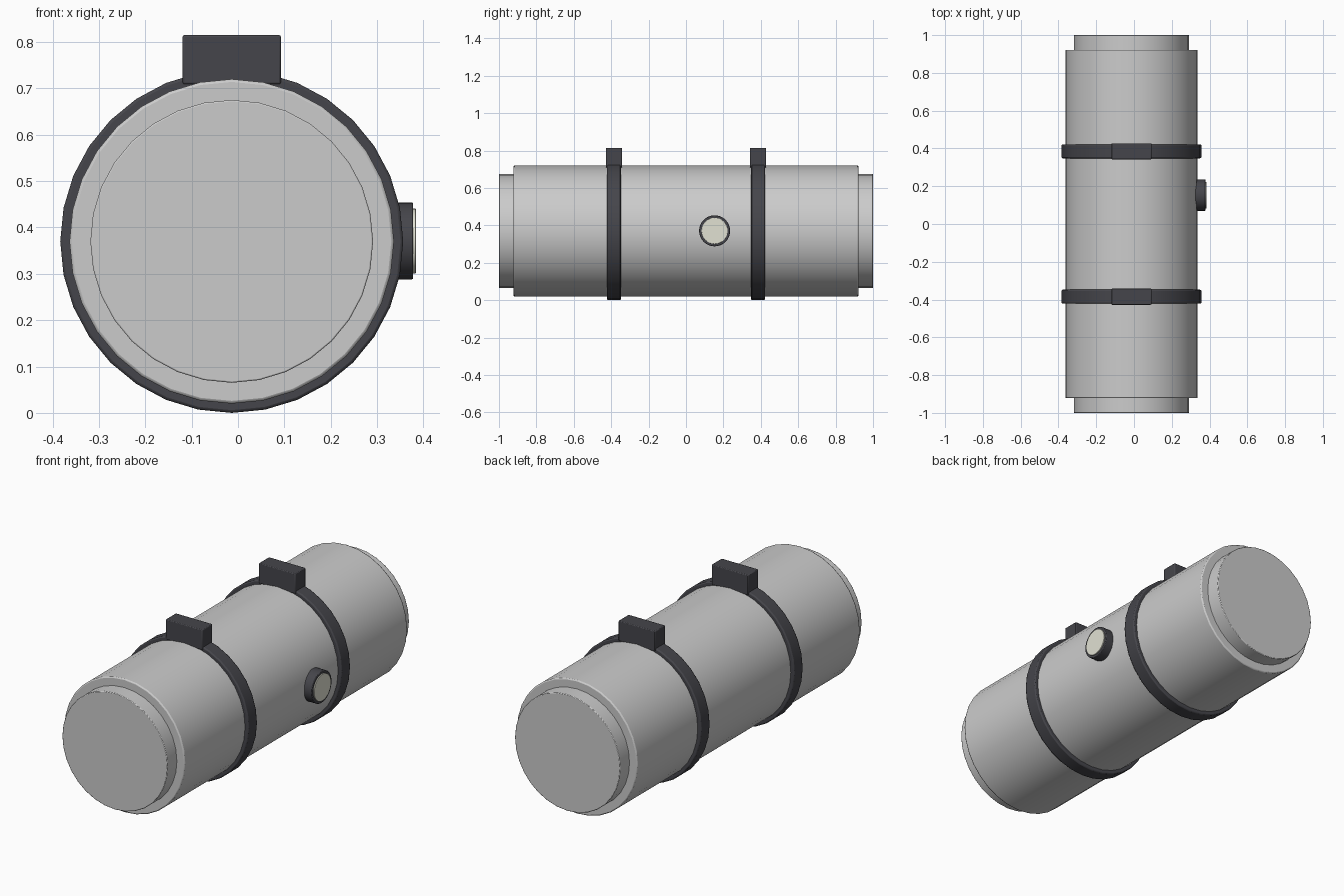
import bpy, bmesh
from math import radians
from mathutils import Matrix

if "Cube" in bpy.data.objects:
    bpy.data.objects.remove(bpy.data.objects["Cube"])

CX, CZ = -0.0135, 0.37      # tank axis


def material(name, rgb):
    m = bpy.data.materials.new(name)
    m.diffuse_color = (*rgb, 1)
    m.use_nodes = True
    m.node_tree.nodes["Principled BSDF"].inputs["Base Color"].default_value = m.diffuse_color
    return m


DARK = material("dark_metal", (0.06, 0.06, 0.07))
CREAM = material("gauge_cream", (0.75, 0.75, 0.65))


def finish(bm, name, bevel, mat=None):
    bmesh.ops.recalc_face_normals(bm, faces=bm.faces)
    me = bpy.data.meshes.new(name)
    bm.to_mesh(me)
    bm.free()
    ob = bpy.data.objects.new(name, me)
    bpy.context.collection.objects.link(ob)
    if mat:
        me.materials.append(mat)
    b = ob.modifiers.new("bevel", 'BEVEL')
    b.width, b.segments, b.limit_method = bevel, 2, 'ANGLE'
    b.angle_limit = radians(40)
    bpy.ops.object.select_all(action='DESELECT')
    bpy.context.view_layer.objects.active = ob
    ob.select_set(True)
    bpy.ops.object.shade_smooth_by_angle(angle=radians(35))
    return ob


def cylinder(name, r, depth, loc, axis='Y', sides=32, bevel=0.005, mat=None):
    bm = bmesh.new()
    turn = Matrix.Rotation(radians(90), 4, 'X' if axis == 'Y' else 'Y')
    bmesh.ops.create_cone(bm, cap_ends=True, segments=sides, radius1=r, radius2=r,
                          depth=depth, matrix=Matrix.Translation(loc) @ turn)
    return finish(bm, name, bevel, mat)


def box(name, size, loc, bevel, mat):
    bm = bmesh.new()
    bmesh.ops.create_cube(bm, size=1,
                          matrix=Matrix.Translation(loc) @ Matrix.Diagonal((*size, 1)))
    return finish(bm, name, bevel, mat)


# Tank shell
cylinder("tank_body", 0.35, 1.844, (CX, 0, CZ), bevel=0.006)

# End caps, straps and strap brackets, front and back
for side, s in (("front", -1), ("back", 1)):
    cylinder(f"{side}_end_cap", 0.305, 0.10, (CX, s * 0.95, CZ), bevel=0.003)
    cylinder(f"{side}_strap", 0.37, 0.074, (CX, s * 0.385, CZ), bevel=0.006, mat=DARK)
    box(f"{side}_strap_bracket", (0.212, 0.085, 0.106), (CX, s * 0.385, 0.762), 0.004, DARK)

# Side gauge: dark housing and pale face
cylinder("gauge_housing", 0.083, 0.08, (0.338, 0.153, 0.371), 'X', 32, 0.003, DARK)
cylinder("gauge_face", 0.07, 0.03, (0.3685, 0.153, 0.371), 'X', 32, 0.001, CREAM)
